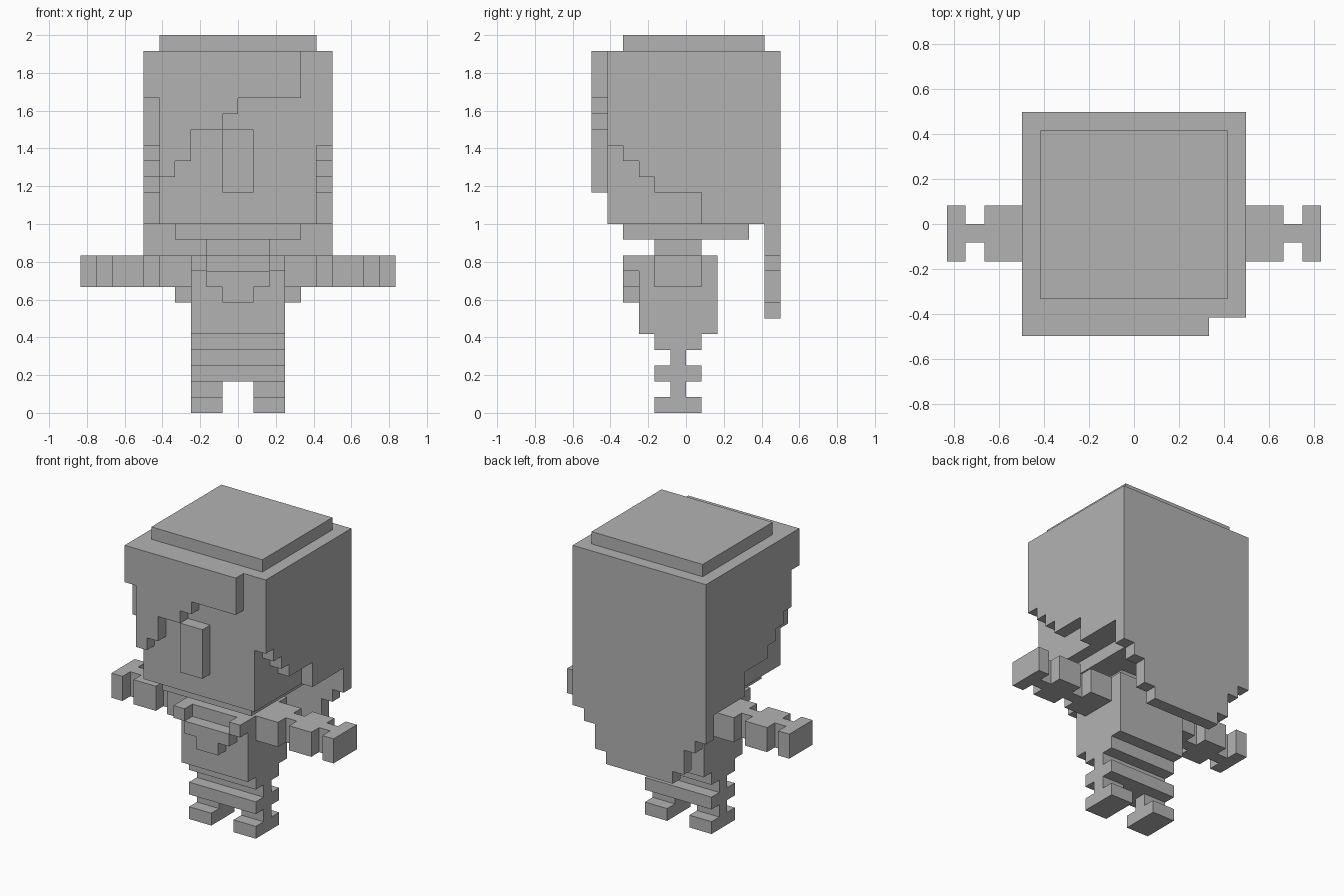
import bpy
import bmesh
from mathutils import Vector

U = 1 / 12  # one block

cube = bpy.data.objects.get("Cube")
if cube:
    bpy.data.objects.remove(cube, do_unlink=True)

grey = bpy.data.materials.new("plain_grey")
grey.use_nodes = True
COLOUR = (0.45, 0.45, 0.45, 1)
grey.diffuse_color = COLOUR
grey.node_tree.nodes["Principled BSDF"].inputs["Base Color"].default_value = COLOUR


def slab(name, axis, outline, start, end):
    """Extrude a 2D outline, in blocks, along the axis from start to end."""
    bm = bmesh.new()
    i = "xyz".index(axis)
    verts = []
    for a, b in outline:
        co = [a, b]
        co.insert(i, start)
        verts.append(bm.verts.new(Vector(co) * U))
    face = bm.faces.new(verts)
    ext = bmesh.ops.extrude_face_region(bm, geom=[face])
    shift = Vector((0, 0, 0))
    shift[i] = (end - start) * U
    moved = [g for g in ext["geom"] if isinstance(g, bmesh.types.BMVert)]
    bmesh.ops.translate(bm, verts=moved, vec=shift)
    bmesh.ops.recalc_face_normals(bm, faces=bm.faces)
    mesh = bpy.data.meshes.new(name)
    bm.to_mesh(mesh)
    bm.free()
    mesh.materials.append(grey)
    obj = bpy.data.objects.new(name, mesh)
    bpy.context.collection.objects.link(obj)
    return obj


def box(name, x, y, z):
    outline = [(x[0], y[0]), (x[1], y[0]), (x[1], y[1]), (x[0], y[1])]
    return slab(name, "z", outline, *z)


def span(side, a, b):
    return sorted((side * a, side * b))


def mirrored(half):
    return half + [(-a, b) for a, b in reversed(half)]


WIDE, THIN = (-2, 1), (-1, 0)

# Head, face and chin
box("head", (-5, 5), (-5, 5), (12, 23))
box("hair_top", (-5, 5), (-4, 5), (23, 24))
box("nose", (-1, 1), (-6, -5), (14, 18))
box("chin", (-4, 4), (-4, 4), (11, 12))
box("neck", (-2, 2), WIDE, (10, 11))

# Stepped fringe swept to one side
slab("fringe", "y", [(-6, 23), (4, 23), (4, 20), (0, 20), (0, 19), (-1, 19),
                     (-1, 18), (-3, 18), (-3, 16), (-4, 16), (-4, 15),
                     (-5, 15), (-5, 20), (-6, 20)], -6, -5)

# Long back hair
slab("back_hair", "y", mirrored([(6, 23), (6, 10), (5, 10), (5, 9), (4, 9),
                                 (4, 7), (3, 7), (3, 6)]), 5, 6)

# Torso and neckerchief
box("torso", (-3, 3), (-3, 2), (5, 10))
slab("neckerchief", "y", mirrored([(3, 10), (3, 9), (2, 9), (2, 8), (1, 8), (1, 7)])
     [:12] + [(-2, 10), (-2, 9), (2, 9), (2, 10)], -4, -3)

# Hips, knees and the bands between them
box("hips", (-3, 3), WIDE, (4, 5))
box("thighs", (-3, 3), THIN, (3, 4))
box("knees", (-3, 3), WIDE, (2, 3))

# Paired parts
for side, label in ((1, "left"), (-1, "right")):
    slab(label + "_side_hair", "x",
         [(-5, 23), (5, 23), (5, 12), (1, 12), (1, 14), (-2, 14), (-2, 15),
          (-3, 15), (-3, 16), (-4, 16), (-4, 17), (-5, 17)], side * 5, side * 6)
    for part, a, b, depth in (("upper_arm", 3, 5, WIDE), ("elbow", 5, 6, THIN),
                              ("forearm", 6, 8, WIDE), ("wrist", 8, 9, THIN),
                              ("hand", 9, 10, WIDE)):
        box(f"{label}_{part}", span(side, a, b), depth, (8, 10))
    box(label + "_shin", span(side, 1, 3), THIN, (1, 2))
    box(label + "_foot", span(side, 1, 3), WIDE, (0, 1))
